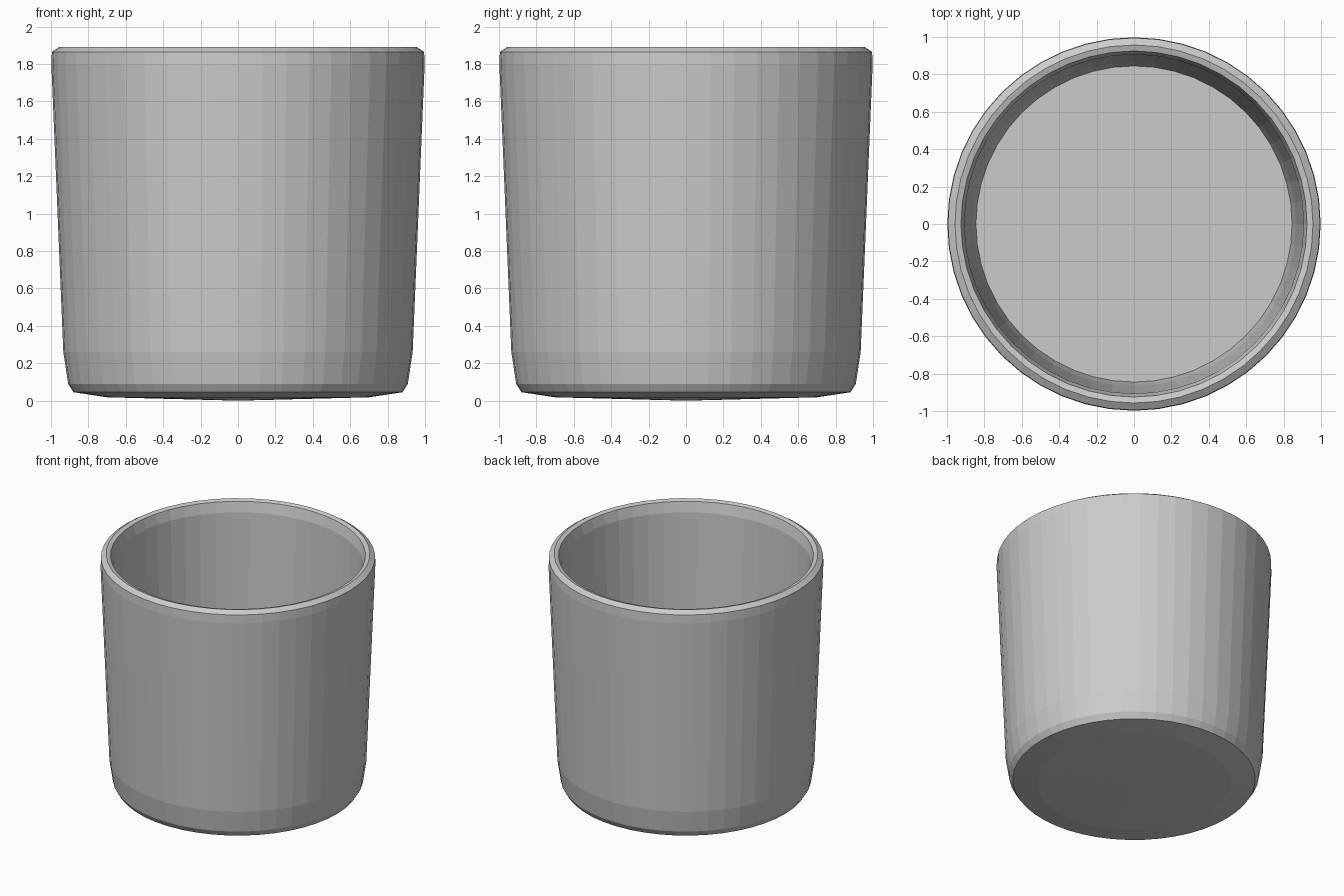
import bpy, bmesh, math

if "Cube" in bpy.data.objects:
    bpy.data.objects.remove(bpy.data.objects["Cube"])

SIDES = 48

# Profile from the underside centre, up the outside, over the rim and down inside
PROFILE = [
    (0, 0), (0.70, 0.018), (0.88, 0.045), (0.908, 0.09), (0.934, 0.26),
    (0.998, 1.80), (0.995, 1.865), (0.957, 1.89),
    (0.925, 1.88), (0.907, 1.80), (0.866, 0.28), (0.845, 0.13), (0, 0.13),
]


def lathe(name, profile, sides):
    bm = bmesh.new()
    rings = []
    for r, z in profile:
        if r == 0:
            rings.append([bm.verts.new((0, 0, z))] * sides)
        else:
            rings.append([bm.verts.new((r * math.cos(math.tau * i / sides),
                                        r * math.sin(math.tau * i / sides), z))
                          for i in range(sides)])
    for a, b in zip(rings, rings[1:]):
        for i in range(sides):
            j = (i + 1) % sides
            corners = list(dict.fromkeys((a[i], a[j], b[j], b[i])))
            bm.faces.new(corners)
    bmesh.ops.recalc_face_normals(bm, faces=bm.faces)
    mesh = bpy.data.meshes.new(name)
    bm.to_mesh(mesh)
    bm.free()
    obj = bpy.data.objects.new(name, mesh)
    bpy.context.collection.objects.link(obj)
    return obj


# Hollow tapered cup, flat shaded
lathe("cup", PROFILE, SIDES)
